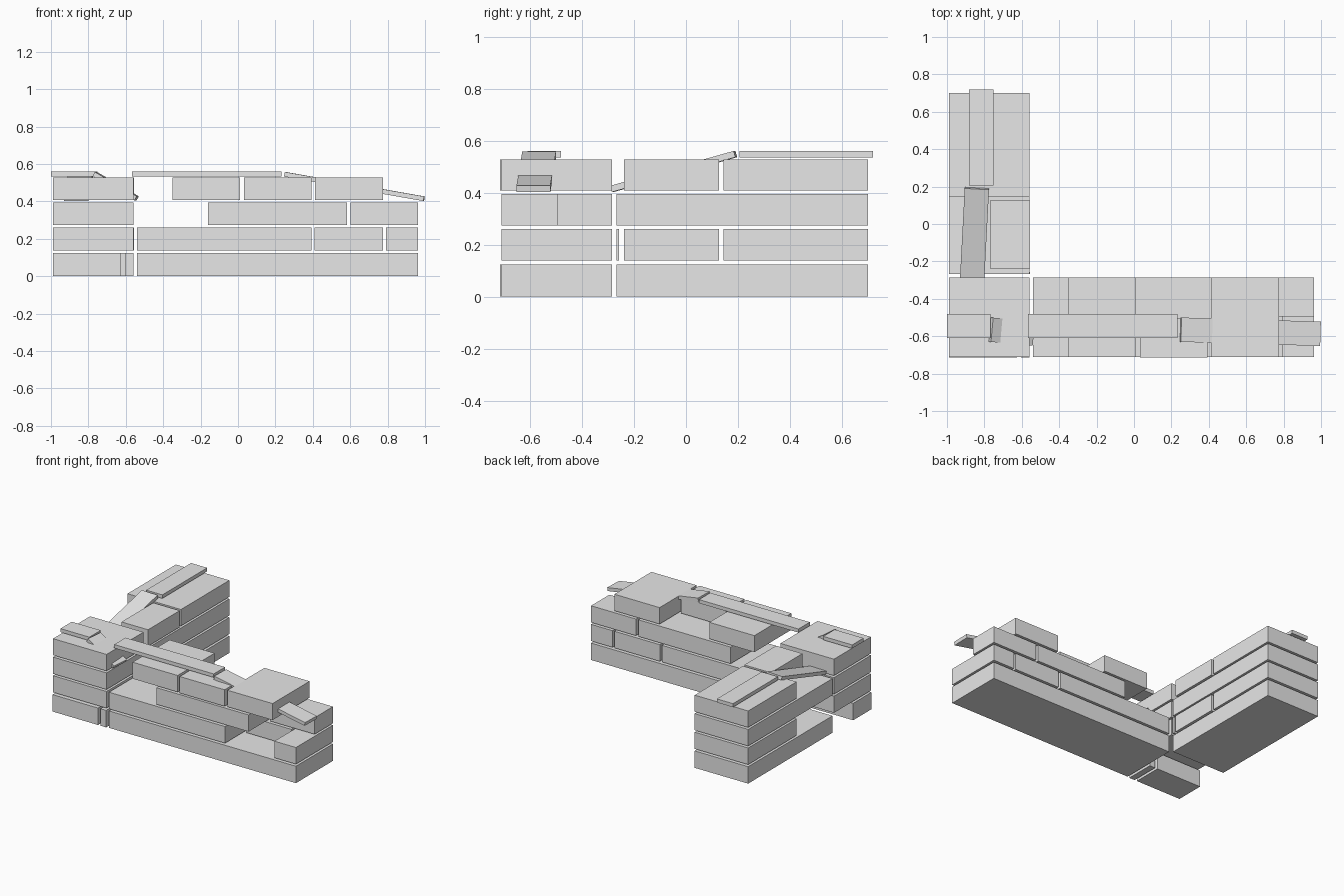
import bpy
from mathutils import Matrix, Vector

if "Cube" in bpy.data.objects:
    bpy.data.objects.remove(bpy.data.objects["Cube"])

stone = bpy.data.materials.new("light_grey_stone")
stone.diffuse_color = (0.8, 0.8, 0.8, 1)
stone.use_nodes = True
stone.node_tree.nodes["Principled BSDF"].inputs["Base Color"].default_value = stone.diffuse_color

CORNERS = [(x, y, z) for x in (-0.5, 0.5) for y in (-0.5, 0.5) for z in (-0.5, 0.5)]
FACES = [(0, 1, 3, 2), (4, 6, 7, 5), (0, 4, 5, 1), (2, 3, 7, 6), (0, 2, 6, 4), (1, 5, 7, 3)]


def box(name, size, matrix):
    """Flat-sided box of the given size, placed by a matrix."""
    mesh = bpy.data.meshes.new(name)
    mesh.from_pydata([matrix @ Vector([c * s for c, s in zip(p, size)]) for p in CORNERS], [], FACES)
    mesh.materials.append(stone)
    obj = bpy.data.objects.new(name, mesh)
    bpy.context.collection.objects.link(obj)
    return obj


def span(name, x, y, z):
    """Upright box between pairs of limits."""
    mid = [(a + b) / 2 for a, b in (x, y, z)]
    return box(name, [b - a for a, b in (x, y, z)], Matrix.Translation(mid))


def plank(name, start, end, width=0.13, thick=0.025):
    """Tilted plank along a centre line."""
    a, b = Vector(start), Vector(end)
    along = (b - a).normalized()
    side = Vector((0, 0, 1)).cross(along).normalized()
    up = along.cross(side)
    m = Matrix((along, side, up)).transposed().to_4x4()
    return box(name, ((b - a).length, width, thick), Matrix.Translation((a + b) / 2) @ m)


# Courses and wall limits
COURSE = [(0.0, 0.123), (0.138, 0.259), (0.273, 0.394), (0.408, 0.528)]
FRONT_Y = (-0.71, -0.285)     # full depth of the front wall
FRONT_HALF = (-0.715, -0.505)
BACK_HALF = (-0.495, -0.285)
SIDE_X = (-0.99, -0.56)       # full depth of the side wall
INNER_HALF = (-0.77, -0.557)

# Front wall bricks: course, x limits, y limits
for c, x, y in [
    (0, (-0.54, 0.963), FRONT_Y),
    (1, (-0.54, 0.393), FRONT_Y),
    (1, (0.41, 0.775), BACK_HALF),
    (1, (0.79, 0.963), FRONT_Y),
    (2, (-0.16, 0.583), FRONT_Y),
    (2, (0.602, 0.963), BACK_HALF),
    (3, (-0.35, 0.012), FRONT_Y),
    (3, (0.032, 0.393), FRONT_HALF),
    (3, (0.412, 0.775), FRONT_Y),
]:
    span("front_wall_brick", x, y, COURSE[c])

# Corner blocks, with a broken brick at the foot
for c in (1, 2, 3):
    span("corner_block", SIDE_X, FRONT_Y, COURSE[c])
span("corner_foot_brick", (-0.99, -0.625), FRONT_HALF, COURSE[0])
span("corner_foot_sliver", (-0.605, -0.56), FRONT_HALF, COURSE[0])

# Side wall bricks
for c in (0, 2):
    span("side_wall_long_brick", SIDE_X, (-0.268, 0.7), COURSE[c])
for c in (1, 3):
    span("side_wall_end_brick", SIDE_X, (0.145, 0.7), COURSE[c])
    span("side_wall_half_brick", INNER_HALF, (-0.238, 0.126), COURSE[c])
span("side_wall_sliver", INNER_HALF, (-0.268, -0.257), COURSE[1])

# Flat capping planks
CAP_Z = (0.534, 0.56)
span("front_cap_plank", (-0.568, 0.232), (-0.61, -0.48), CAP_Z)
span("corner_cap_plank", (-1.0, -0.768), (-0.61, -0.48), CAP_Z)
span("side_cap_plank", (-0.882, -0.752), (0.205, 0.72), CAP_Z)

# Fallen, tilted planks
plank("front_fallen_plank", (0.25, -0.565, 0.545), (0.995, -0.587, 0.414))
plank("corner_fallen_plank", (-0.765, -0.565, 0.546), (-0.542, -0.585, 0.416))
plank("side_fallen_plank", (-0.84, 0.19, 0.548), (-0.865, -0.285, 0.414))
